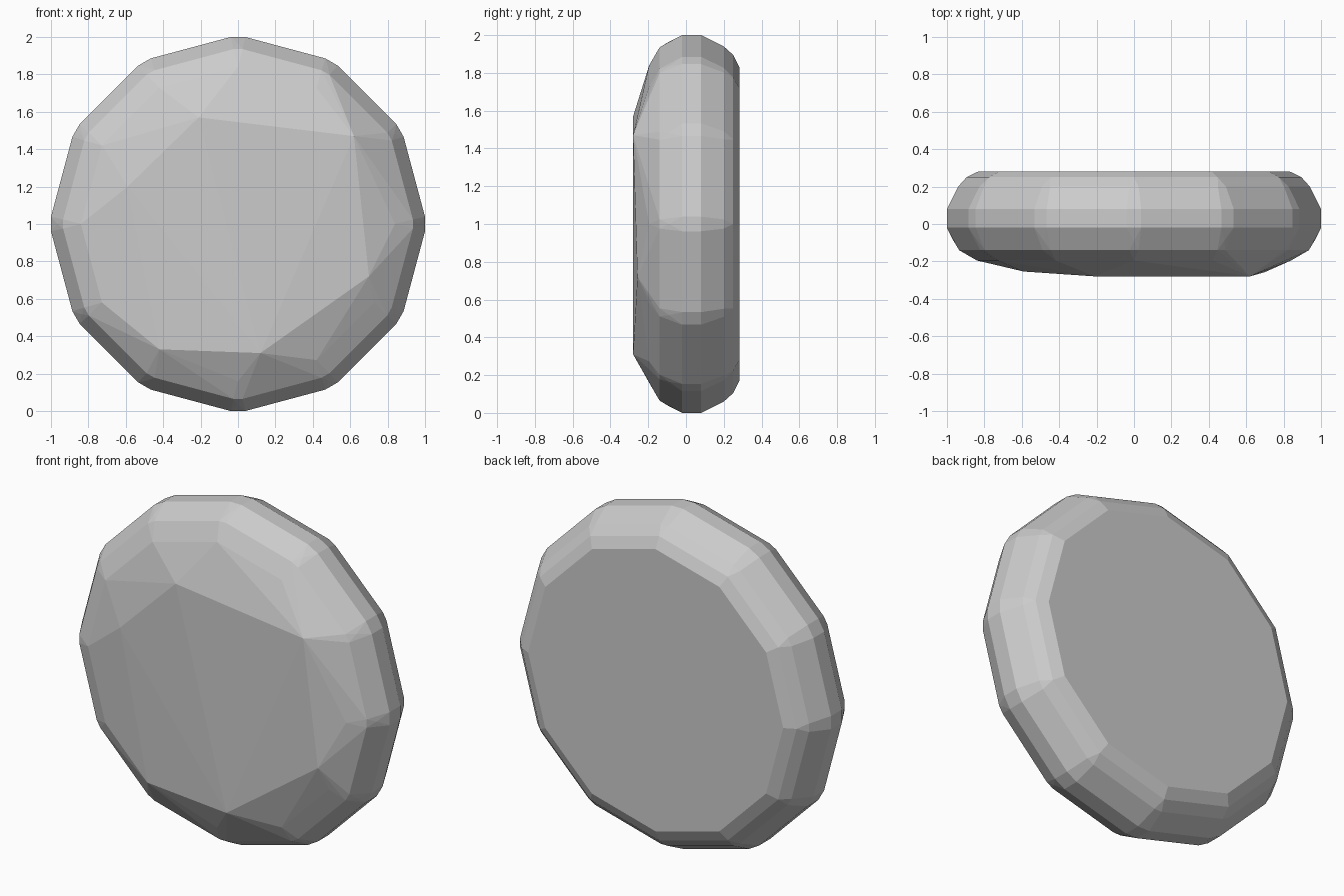
import bpy, bmesh, math

if "Cube" in bpy.data.objects:
    bpy.data.objects.remove(bpy.data.objects["Cube"])

SIDES = 12
# (y, radius, corner half-angle in degrees) of each ring, front to back
RINGS = [(-0.195, 0.84, 0), (-0.14, 0.935, 1.5), (-0.09, 0.965, 0), (-0.02, 1.0, 2.2),
         (0.08, 1.0, 2.2), (0.20, 0.94, 1.5), (0.25, 0.895, 0), (0.282, 0.83, 0)]
# corners of the uneven, worn front face
FRONT = [(-0.21, -0.28, 1.57), (0.62, -0.28, 1.47), (0.12, -0.28, 0.31),
         (0.70, -0.257, 0.72), (-0.59, -0.254, 1.20), (-0.42, -0.243, 0.33)]


def ring_points(y, radius, half):
    for i in range(SIDES):
        for off in ((-half, half) if half else (0,)):
            a = 2 * math.pi * i / SIDES + math.radians(off)
            r = radius / math.cos(math.radians(off))
            yield (r * math.cos(a), y, 1 + r * math.sin(a))


# Faceted rounded disc as a hull around the rings and the front corners
bm = bmesh.new()
for ring in RINGS:
    for p in ring_points(*ring):
        bm.verts.new(p)
for p in FRONT:
    bm.verts.new(p)
bmesh.ops.convex_hull(bm, input=bm.verts[:])
bmesh.ops.delete(bm, geom=[v for v in bm.verts if not v.link_faces], context='VERTS')
bmesh.ops.dissolve_limit(bm, angle_limit=math.radians(0.5), verts=bm.verts[:], edges=bm.edges[:])
bmesh.ops.recalc_face_normals(bm, faces=bm.faces[:])
mesh = bpy.data.meshes.new("faceted_disc")
bm.to_mesh(mesh)
bm.free()
disc = bpy.data.objects.new("faceted_disc", mesh)
bpy.context.collection.objects.link(disc)
